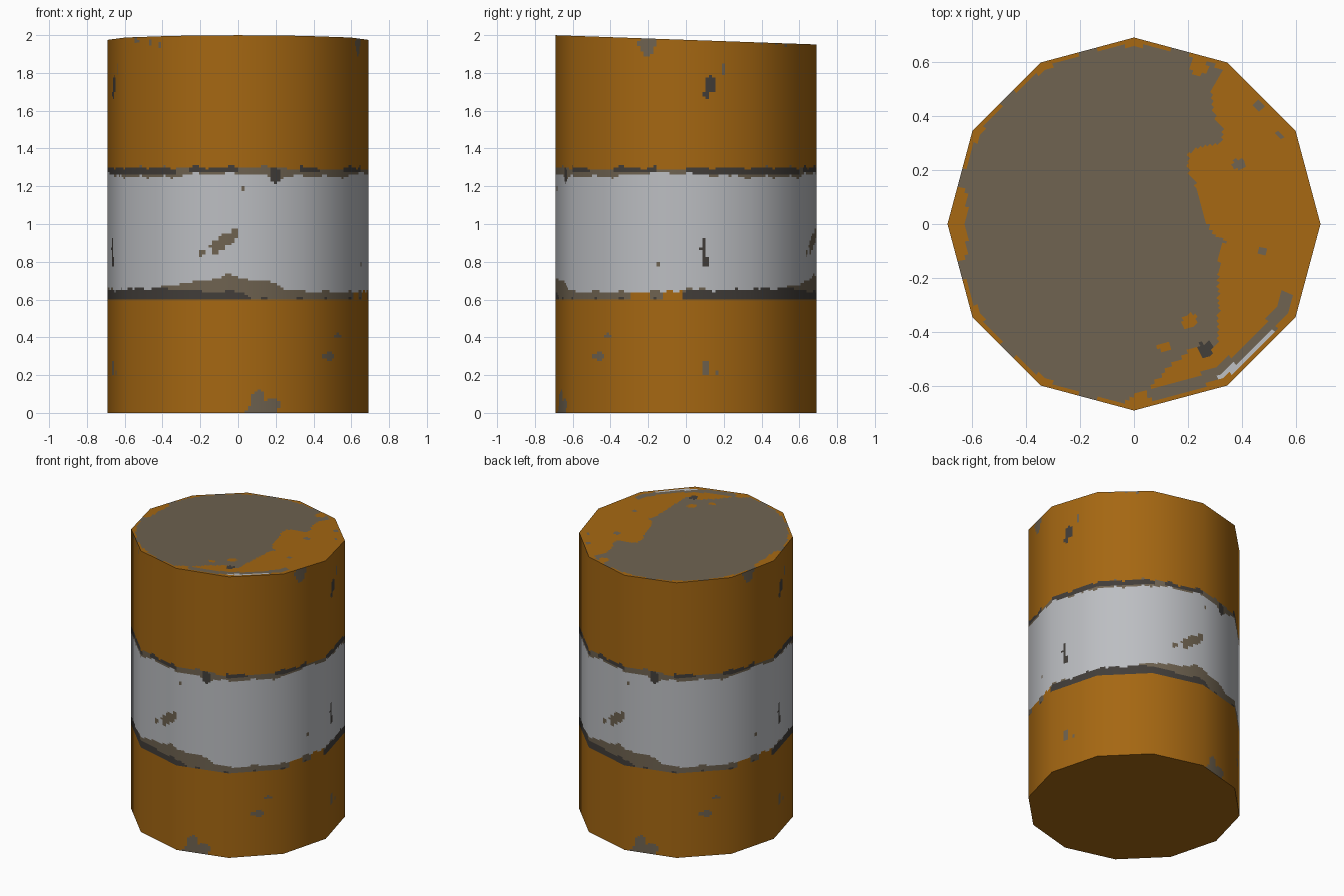
import bpy, math

if "Cube" in bpy.data.objects:
    bpy.data.objects.remove(bpy.data.objects["Cube"])

R, SIDES, SUB = 0.69, 12, 20
COLS = SIDES * SUB


def material(name, rgb):
    m = bpy.data.materials.new(name)
    m.diffuse_color = (*rgb, 1)
    m.use_nodes = True
    m.node_tree.nodes["Principled BSDF"].inputs["Base Color"].default_value = m.diffuse_color
    return m


ORANGE, WHITE, TAUPE, DARK = range(4)
MATS = [material("orange_paint", (0.376, 0.136, 0.006)),
        material("white_paint", (0.503, 0.515, 0.539)),
        material("worn_taupe", (0.156, 0.122, 0.080)),
        material("dark_rust", (0.054, 0.047, 0.041))]


def rim(col):
    """Point on the twelve-sided outline."""
    k, f = divmod(col % COLS, SUB)
    a, b = math.tau * k / SIDES, math.tau * (k + 1) / SIDES
    f /= SUB
    return (R * (math.cos(a) * (1 - f) + math.cos(b) * f),
            R * (math.sin(a) * (1 - f) + math.sin(b) * f))


def top_z(y):
    return 1.975 - 0.0355 * y


def make(name, verts, faces, rule):
    me = bpy.data.meshes.new(name)
    me.from_pydata(verts, [], faces)
    for m in MATS:
        me.materials.append(m)
    for p in me.polygons:
        p.material_index = rule(*p.center)
    ob = bpy.data.objects.new(name, me)
    bpy.context.collection.objects.link(ob)
    return ob


def interp(table, x):
    """Piecewise linear lookup."""
    for (x0, y0), (x1, y1) in zip(table, table[1:]):
        if x <= x1:
            return y0 + (y1 - y0) * (x - x0) / (x1 - x0)
    return table[-1][1]


# Chips on the wall, repeated every half turn: angle, height, half width, half height, colour
CHIPS = [(100, 0.0, .08, .06, TAUPE), (99, .06, .045, .06, TAUPE), (106, .04, .04, .04, TAUPE),
         (136, .30, .055, .02, TAUPE), (142, .41, .025, .009, TAUPE),
         (9, .24, .018, .045, TAUPE), (14, .21, .014, .012, TAUPE),
         (11, 1.74, .033, .045, DARK), (9.5, 1.69, .018, .03, DARK), (17, 1.82, .011, .03, TAUPE),
         (162, 1.96, .05, .035, TAUPE), (162, 1.92, .03, .035, TAUPE),
         (37, 1.97, .02, .015, TAUPE), (46, 1.96, .016, .012, TAUPE), (52, 1.95, .016, .012, TAUPE),
         (8, .87, .017, .05, DARK), (9, .80, .025, .03, DARK), (167, .79, .013, .012, TAUPE),
         (81, .885, .045, .028, TAUPE), (85, .92, .042, .03, TAUPE), (88.5, .95, .022, .022, TAUPE),
         (79.5, .85, .015, .02, TAUPE), (73, .845, .022, .018, TAUPE),
         (92, 1.19, .014, .013, TAUPE), (107, 1.26, .032, .045, DARK)]

# Edges of the worn borders by angle
LOW_TOP = [(0, .655), (20, .65), (50, .66), (60, .68), (75, .70), (85, .73), (97, .70),
           (107, .69), (112, .65), (135, .64), (170, .64), (180, .655)]
LOW_DARK = [(0, .65), (50, .66), (70, .645), (92, .64), (97, .60), (178, .60), (180, .65)]
HIGH_BASE = [(0, 1.265), (30, 1.25), (60, 1.25), (70, 1.265), (100, 1.265), (107, 1.225),
             (113, 1.255), (145, 1.25), (165, 1.27), (180, 1.265)]


def wall_rule(x, y, z):
    a = math.degrees(math.atan2(y, x)) % 180
    for a0, z0, w, h, colour in CHIPS:
        d = ((a - a0 + 90) % 180 - 90) * 0.01204
        if (d / w) ** 2 + ((z - z0) / h) ** 2 < 1:
            return colour
    t = math.radians(a * 2)
    n = .005 * math.sin(11 * t) + .004 * math.sin(23 * t + 1)
    if z < .605 or z > 1.30 + n:
        return ORANGE
    if z < interp(LOW_TOP, a) + n:
        if z < interp(LOW_DARK, a) + n:
            return DARK
        return ORANGE if 154 < a < 163 or 169 < a < 178 else TAUPE
    if z < interp(HIGH_BASE, a) + n:
        return WHITE
    if a < 62:
        return DARK if 1.265 < z < 1.295 else TAUPE
    if 145 < a < 167 or 68 < a < 90 or 118 < a < 130:
        return DARK if z > 1.28 else TAUPE
    return ORANGE if a > 112 and z > 1.285 else TAUPE


# Wall: fine grid on the twelve flat sides, rounded by radial normals
levels = [i * 0.0125 for i in range(153)]
verts, normals = [], []
for i in range(len(levels) + 6):
    for c in range(COLS):
        x, y = rim(c)
        if i < len(levels):
            z = levels[i]
        else:
            z = 1.9 + (top_z(y) - 1.9) * (i - len(levels) + 1) / 6
        verts.append((x, y, z))
        r = math.hypot(x, y)
        normals.append((x / r, y / r, 0))
faces = [(i * COLS + c, i * COLS + (c + 1) % COLS,
          (i + 1) * COLS + (c + 1) % COLS, (i + 1) * COLS + c)
         for i in range(len(levels) + 5) for c in range(COLS)]
wall = make("barrel_wall", verts, faces, wall_rule)
for p in wall.data.polygons:
    p.use_smooth = True
wall.data.normals_split_custom_set_from_vertices(normals)

# Lid: worn area inside a painted rim, with paint left on the right
EDGE = [(-.70, -.1), (-.60, .06), (-.53, .13), (-.46, .21), (-.45, .31), (-.10, .315),
        (-.06, .34), (-.04, .29), (.02, .265), (.14, .23), (.20, .20), (.26, .20),
        (.285, .24), (.30, .32), (.34, .33), (.42, .29), (.52, .29), (.56, .33),
        (.60, .32), (.63, .24), (.70, .2)]
LID_SPOTS = [(.265, -.465, .028, DARK), (.205, -.36, .03, ORANGE), (.11, -.455, .021, ORANGE),
             (.24, .585, .035, ORANGE), (.39, .22, .022, TAUPE), (.465, .44, .02, TAUPE),
             (.54, .33, .013, TAUPE), (.47, -.10, .015, TAUPE)]


def lid_rule(x, y, z):
    for sx, sy, r, colour in LID_SPOTS:
        if math.hypot(x - sx, y - sy) < r:
            return colour
    r, a = math.hypot(x, y), math.degrees(math.atan2(y, x))
    if -61 < a < -37 and .637 < r < .657:
        return WHITE
    if -85 < a < -24 and .605 < r < .652:
        return TAUPE
    if r > .66 or (x < -.62 and -.13 < y < .13):
        return ORANGE
    return TAUPE if x < interp(EDGE, y) else ORANGE


RINGS = 44
verts = [(0, 0, top_z(0))]
for i in range(1, RINGS + 1):
    for c in range(COLS):
        x, y = (v * i / RINGS for v in rim(c))
        verts.append((x, y, top_z(y)))
faces = [(0, 1 + c, 1 + (c + 1) % COLS) for c in range(COLS)]
for i in range(RINGS - 1):
    for c in range(COLS):
        a, b = 1 + i * COLS + c, 1 + i * COLS + (c + 1) % COLS
        faces.append((a, a + COLS, b + COLS, b))
make("barrel_lid", verts, faces, lid_rule)

# Base: plain painted disc
make("barrel_base", [(*rim(k * SUB), 0) for k in range(SIDES)],
     [tuple(reversed(range(SIDES)))], lambda x, y, z: ORANGE)
